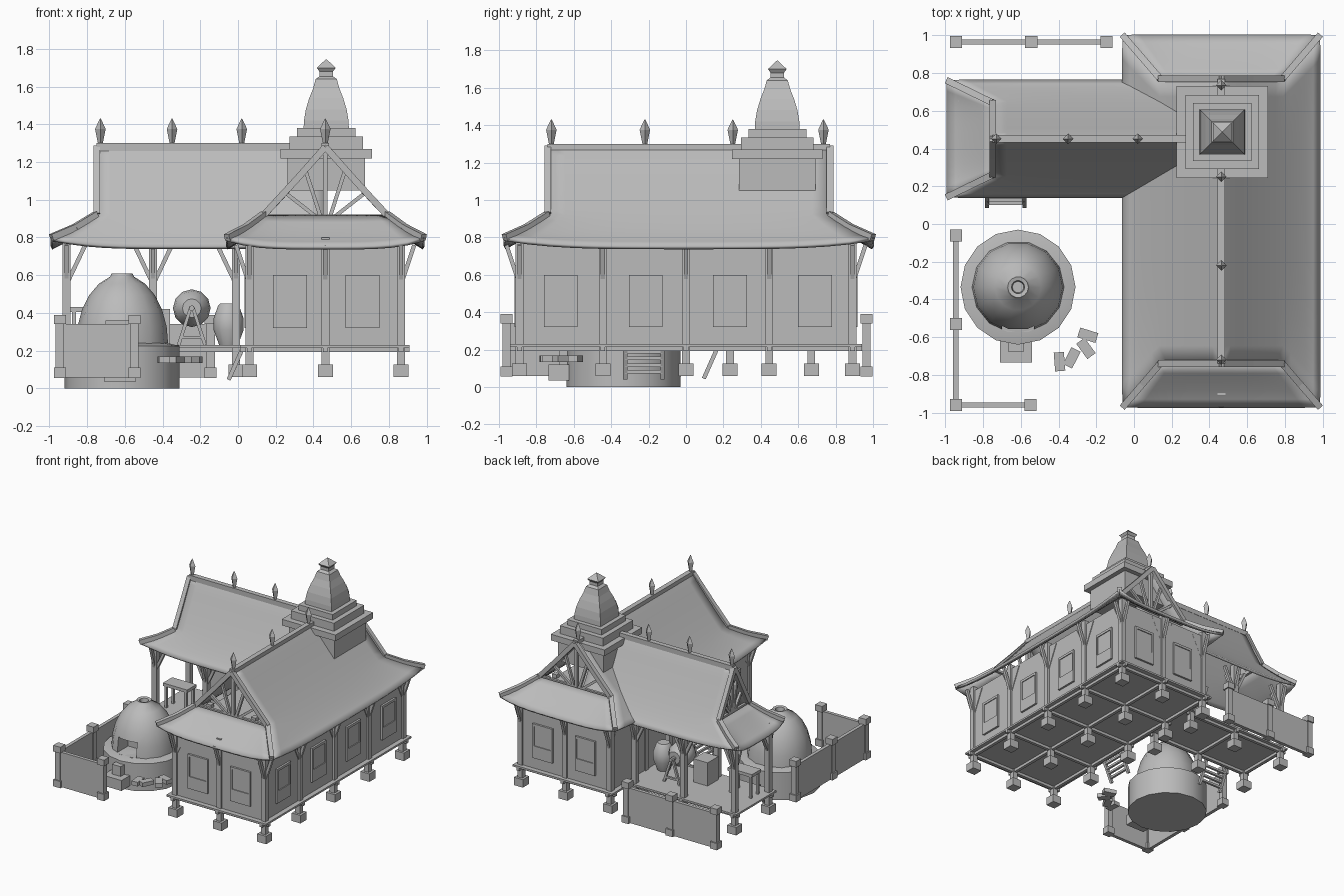
import bpy, bmesh, math, random
from mathutils import Vector, Matrix

if "Cube" in bpy.data.objects:
    bpy.data.objects.remove(bpy.data.objects["Cube"])
random.seed(4)

clay = bpy.data.materials.new("plain_grey")
clay.use_nodes = True
GREY = (0.5, 0.5, 0.5, 1)
clay.diffuse_color = GREY
clay.node_tree.nodes["Principled BSDF"].inputs["Base Color"].default_value = GREY


class Part:
    """Collects simple solids into one named object."""
    def __init__(self, name):
        self.name, self.bm = name, bmesh.new()

    def box(self, x0, x1, y0, y1, z0, z1, turn=0):
        m = (Matrix.Translation(((x0 + x1) / 2, (y0 + y1) / 2, (z0 + z1) / 2))
             @ Matrix.Rotation(turn, 4, 'Z') @ Matrix.Diagonal((x1 - x0, y1 - y0, z1 - z0, 1)))
        bmesh.ops.create_cube(self.bm, size=1, matrix=m)

    def block(self, x, y, half, z0, z1):
        self.box(x - half, x + half, y - half, y + half, z0, z1)

    def beam(self, p, q, w=0.02, h=None):
        p, q = Vector(p), Vector(q)
        m = (Matrix.Translation((p + q) / 2) @ (q - p).to_track_quat('Z', 'Y').to_matrix().to_4x4()
             @ Matrix.Diagonal((w, h or w, (q - p).length, 1)))
        bmesh.ops.create_cube(self.bm, size=1, matrix=m)

    def lathe(self, x, y, profile, sides, phase=0, matrix=Matrix()):
        rings = []
        for r, z in profile:
            rings.append([self.bm.verts.new(matrix @ Vector((
                x + r * math.cos(phase + math.tau * i / sides),
                y + r * math.sin(phase + math.tau * i / sides), z))) for i in range(sides)])
        for a, b in zip(rings, rings[1:]):
            for i in range(sides):
                j = (i + 1) % sides
                self.bm.faces.new((a[i], a[j], b[j], b[i]))
        self.bm.faces.new(rings[0][::-1])
        self.bm.faces.new(rings[-1])

    def grid(self, fn, nu, nv):
        v = [[self.bm.verts.new(fn(i / nu, j / nv)) for j in range(nv + 1)] for i in range(nu + 1)]
        for i in range(nu):
            for j in range(nv):
                self.bm.faces.new((v[i][j], v[i + 1][j], v[i + 1][j + 1], v[i][j + 1]))

    def done(self, smooth=False, thick=0):
        me = bpy.data.meshes.new(self.name)
        bmesh.ops.remove_doubles(self.bm, verts=self.bm.verts, dist=0.0001)
        bmesh.ops.recalc_face_normals(self.bm, faces=self.bm.faces)
        self.bm.to_mesh(me)
        ob = bpy.data.objects.new(self.name, me)
        bpy.context.collection.objects.link(ob)
        me.materials.append(clay)
        if thick:
            s = ob.modifiers.new("thickness", 'SOLIDIFY')
            s.thickness, s.offset = thick, 0
        if smooth:
            bpy.context.view_layer.objects.active = ob
            bpy.ops.object.select_all(action='DESELECT')
            ob.select_set(True)
            bpy.ops.object.shade_smooth_by_angle(angle=math.radians(35))
        return ob


# Hip-and-gable roofs with upturned corners
BREAK = 0.62


def make_roof(name, place, width, ridge, eave, ends):
    def height(t):
        return 0.745 + 0.535 * (1 - t) ** 1.2

    def span(t):
        k = max(0, (t - BREAK) / (1 - BREAK))
        return [r + (e - r) * k for r, e in zip(ridge, eave)], k

    def slope(side):
        def fn(a, t):
            (u0, u1), k = span(t)
            s = 2 * a - 1
            return place(u0 + (u1 - u0) * a, side * width * t, height(t) + 0.045 * k * s ** 4)
        return fn

    def skirt(end):
        def fn(a, k):
            t, s = BREAK + (1 - BREAK) * k, 2 * a - 1
            return place(span(t)[0][end], s * width * t, height(t) + 0.045 * k * s ** 4)
        return fn

    shell = Part(name)
    for side in (-1, 1):
        shell.grid(slope(side), 16, 13)
    for e in ends:
        shell.grid(skirt(e), 12, 5)
    shell.done(smooth=True, thick=0.02)

    trim, truss = Part(name + "_verge_boards"), Part(name + "_gable_truss")
    trim.beam(place(ridge[0], 0, 1.28), place(ridge[1], 0, 1.28), 0.04)
    for e in ends:
        base = height(BREAK)
        inner = ridge[e] + (0.02 if e == 0 else -0.02)
        for side in (-1, 1):
            path = [place(ridge[e], 0, 1.28)]
            path += [place(span(t)[0][e], side * width * t, height(t) + 0.01 + 0.045 * span(t)[1])
                     for t in (0.3, BREAK, 0.8, 1)]
            for p, q in zip(path, path[1:]):
                trim.beam(p, q, 0.035)
            # rafters fanning out of the foot of the king post
            for t in (0.2, 0.4):
                truss.beam(place(inner, side * width * t * 0.25, base),
                           place(inner, side * width * t, height(t)), 0.02)
        truss.beam(place(inner, 0, base), place(inner, 0, 1.28), 0.025)
        truss.beam(place(inner, -width * BREAK, base), place(inner, width * BREAK, base), 0.02)
    trim.done()
    truss.done()


make_roof("hall_roof", lambda u, v, z: Vector((0.463 + v, u, z)), 0.522,
          (-0.74, 0.77), (-0.97, 1.0), (0, 1))
make_roof("wing_roof", lambda u, v, z: Vector((u, 0.452 + v, z)), 0.308,
          (-0.75, 0.46), (-0.99, 0.46), (0,))

# Ridge spikes
spikes = Part("ridge_spikes")
SPIKE = [(0.016, 1.27), (0.013, 1.3), (0.028, 1.375), (0.012, 1.41), (0.002, 1.43)]
for x, y in [(0.463, y) for y in (-0.72, -0.22, 0.25, 0.735)] + [(x, 0.452) for x in (-0.73, -0.35, 0.02)]:
    spikes.lathe(x, y, SPIKE, 4)
spikes.done()

# Stepped tower with a square bell top
tower = Part("tower_base")
for half, z0, z1 in ((0.205, 1.05, 1.22), (0.243, 1.22, 1.27), (0.195, 1.27, 1.335), (0.155, 1.335, 1.38)):
    tower.block(0.468, 0.488, half, z0, z1)
tower.done()
bell = Part("tower_bell")
BELL = [(0.12, 1.38), (0.118, 1.42), (0.108, 1.48), (0.09, 1.54), (0.07, 1.59), (0.056, 1.64),
        (0.036, 1.655), (0.036, 1.68), (0.05, 1.70), (0.002, 1.745)]
bell.lathe(0.468, 0.488, [(r * math.sqrt(2), z) for r, z in BELL], 4, math.pi / 4)
bell.done()

# Walls, floors and floor beams
walls = Part("hall_walls")
walls.box(0.05, 0.87, -0.9, 0.9, 0.225, 0.77)
walls.done()
floor = Part("floors")
floor.box(0.01, 0.91, -0.94, 0.94, 0.215, 0.23)
floor.box(-0.95, 0.02, 0.19, 0.71, 0.215, 0.23)
floor.done()

HALL_X, HALL_Y = (0.06, 0.463, 0.865), (-0.89, -0.445, 0, 0.445, 0.89)
WING_X, WING_Y = (-0.91, -0.45, -0.01), (0.235, 0.67)
joists = Part("floor_beams")
for y in HALL_Y:
    joists.beam((0.01, y, 0.205), (0.91, y, 0.205), 0.025)
for x in HALL_X:
    joists.beam((x, -0.94, 0.205), (x, 0.94, 0.205), 0.025)
for y in WING_Y:
    joists.beam((-0.95, y, 0.205), (0.02, y, 0.205), 0.025)
for x in WING_X[:2]:
    joists.beam((x, 0.19, 0.205), (x, 0.71, 0.205), 0.025)
joists.done()

# Posts on stone feet with braces under the eaves
posts, feet, braces = Part("posts"), Part("stone_feet"), Part("eave_braces")


def post(x, y, dirs):
    posts.block(x, y, 0.021, 0.12, 0.8)
    feet.block(x, y, 0.04, 0.06, 0.125)
    for dx, dy in dirs:
        braces.beam((x, y, 0.55), (x + dx * 0.1, y + dy * 0.1, 0.76), 0.022)


for i, x in enumerate(HALL_X):
    for j, y in enumerate(HALL_Y):
        dirs = []
        if i != 1:
            dirs += [(0, d) for d in (-1, 1) if abs(y + d * 0.1) < 0.92]
            dirs.append((i - 1, 0)) if i == 2 or y < 0.1 else None
        if j in (0, 4):
            dirs += [(d, 0) for d in (-1, 1) if 0.02 < x + d * 0.1 < 0.9] + [(0, -1 if j == 0 else 1)]
        post(x, y, [(dx * 0.7, dy * 0.7) if (dx and i != 1 and abs(x + dx * 0.1 - 0.463) > 0.42)
                    or abs(y + dy * 0.1) > 0.92 else (dx, dy) for dx, dy in dirs])
for x in WING_X:
    for y in WING_Y:
        inward = 1 if y < 0.4 else -1
        dirs = [(d, 0) for d in (-1, 1) if -0.95 < x + d * 0.1 < 0.05]
        post(x, y, dirs + [(0, inward), (0, -0.6 * inward)])
for p in (posts, feet, braces):
    p.done()

# Shuttered windows
windows = Part("windows")


def window(cx, cy, nx, ny):
    def slab(a, b, z0, z1, d):
        if ny:
            windows.box(cx + a, cx + b, cy - d, cy + d, z0, z1)
        else:
            windows.box(cx - d, cx + d, cy + a, cy + b, z0, z1)
    slab(-0.088, 0.088, 0.32, 0.6, 0.009)
    for z0, z1, a, b in ((0.32, 0.42, -0.09, 0.09), (0.58, 0.6, -0.09, 0.09),
                         (0.42, 0.58, -0.09, -0.075), (0.42, 0.58, 0.075, 0.09)):
        slab(a, b, z0, z1, 0.016)


for x in (0.275, 0.66):
    for y in (-0.9, 0.9):
        window(x, y, 0, 1)
for y in (-0.67, -0.215, 0.235, 0.69):
    window(0.87, y, 1, 0)
for y in (-0.67, -0.215):
    window(0.05, y, 1, 0)
windows.done()

# Fences
fence = Part("fences")
for run in ([(-0.945, -0.06), (-0.945, -0.53), (-0.945, -0.96), (-0.55, -0.96)],
            [(-0.945, 0.965), (-0.545, 0.965), (-0.145, 0.965)]):
    for x, y in run:
        fence.block(x, y, 0.022, 0.1, 0.36)
        fence.block(x, y, 0.032, 0.055, 0.11)
        fence.block(x, y, 0.032, 0.34, 0.39)
    for (x0, y0), (x1, y1) in zip(run, run[1:]):
        fence.beam((x0, y0, 0.2), (x1, y1, 0.2), 0.028, 0.285) if x0 == x1 else \
            fence.box(x0, x1, y0 - 0.014, y0 + 0.014, 0.058, 0.342)
fence.done()

# Ladders: foot and head of the middle line, and the rail direction
ladders = Part("ladders")
for foot, head, side in (((-0.05, -0.225, 0.045), (0.03, -0.225, 0.225), Vector((0, 0.1, 0))),
                         ((-0.68, 0.095, 0.045), (-0.68, 0.175, 0.225), Vector((0.1, 0, 0)))):
    a, b = Vector(foot), Vector(head)
    for s in (-1, 1):
        ladders.beam(a + side * s, b + side * s, 0.022)
    for k in (0.2, 0.4, 0.6, 0.8):
        c = a.lerp(b, k)
        ladders.beam(c - side, c + side, 0.018)
ladders.done()

# Kiln: drum, dome with a fire mouth, vent rim and sill
drum = Part("kiln_drum")
drum.lathe(-0.615, -0.335, [(0.305, 0), (0.305, 0.225), (0.24, 0.24)], 16)
drum.done(smooth=True)
dome = Part("kiln_dome")
ARC = [(0.245 * math.cos(a), 0.23 + 0.375 * math.sin(a)) for a in [math.radians(d) for d in range(0, 76, 15)]]
dome.lathe(-0.615, -0.335, ARC + [(0.055, 0.61), (0.035, 0.605), (0.03, 0.57)], 14)
dome_ob = dome.done(smooth=True)
mouth = Part("kiln_mouth_cutter")
mouth.box(-0.70, -0.53, -0.65, -0.42, 0.24, 0.36)
cutter = mouth.done()
cutter.hide_render = True
cutter.hide_set(True)
cut = dome_ob.modifiers.new("mouth", 'BOOLEAN')
cut.operation, cut.object = 'DIFFERENCE', cutter
sill = Part("kiln_sill")
sill.box(-0.71, -0.54, -0.735, -0.6, 0.035, 0.12)
sill.box(-0.665, -0.585, -0.68, -0.6, 0.12, 0.2)
sill.done()

# Loose bricks
bricks = Part("bricks")
for x, y, a in ((-0.245, -0.59, -0.3), (-0.255, -0.66, 2.2), (-0.33, -0.71, 1.1), (-0.395, -0.73, 1.65)):
    bricks.box(x - 0.05, x + 0.05, y - 0.027, y + 0.027, 0.135, 0.168, a)
bricks.done()

# Workshop things on the open floor
jar = Part("tall_jar")
jar.lathe(-0.05, 0.36, [(0.05, 0.23), (0.08, 0.31), (0.08, 0.37), (0.055, 0.44), (0.045, 0.45)], 12)
jar.done(smooth=True)
wheel = Part("turning_drum")
spin = Matrix.Translation((-0.245, 0.4, 0.425)) @ Matrix.Rotation(math.pi / 2, 4, 'X')
wheel.lathe(0, 0, [(0.05, -0.1), (0.09, -0.05), (0.1, 0), (0.09, 0.05), (0.05, 0.1)], 12, 0, spin)
wheel.lathe(0, 0, [(0.015, -0.15), (0.015, 0.15)], 8, 0, spin)
wheel.done(smooth=True)
stand = Part("drum_stand")
for y in (0.27, 0.53):
    for s in (-1, 1):
        stand.beam((-0.245 + s * 0.07, y, 0.23), (-0.245 + s * 0.005, y, 0.43), 0.018)
    stand.beam((-0.31, y, 0.27), (-0.18, y, 0.27), 0.016)
stand.done()
chest = Part("chest_and_table")
chest.box(-0.49, -0.36, 0.28, 0.42, 0.23, 0.42)
chest.box(-0.89, -0.67, 0.3, 0.42, 0.405, 0.43)
for x in (-0.87, -0.69):
    for y in (0.315, 0.405):
        chest.block(x, y, 0.01, 0.23, 0.41)
chest.done()
